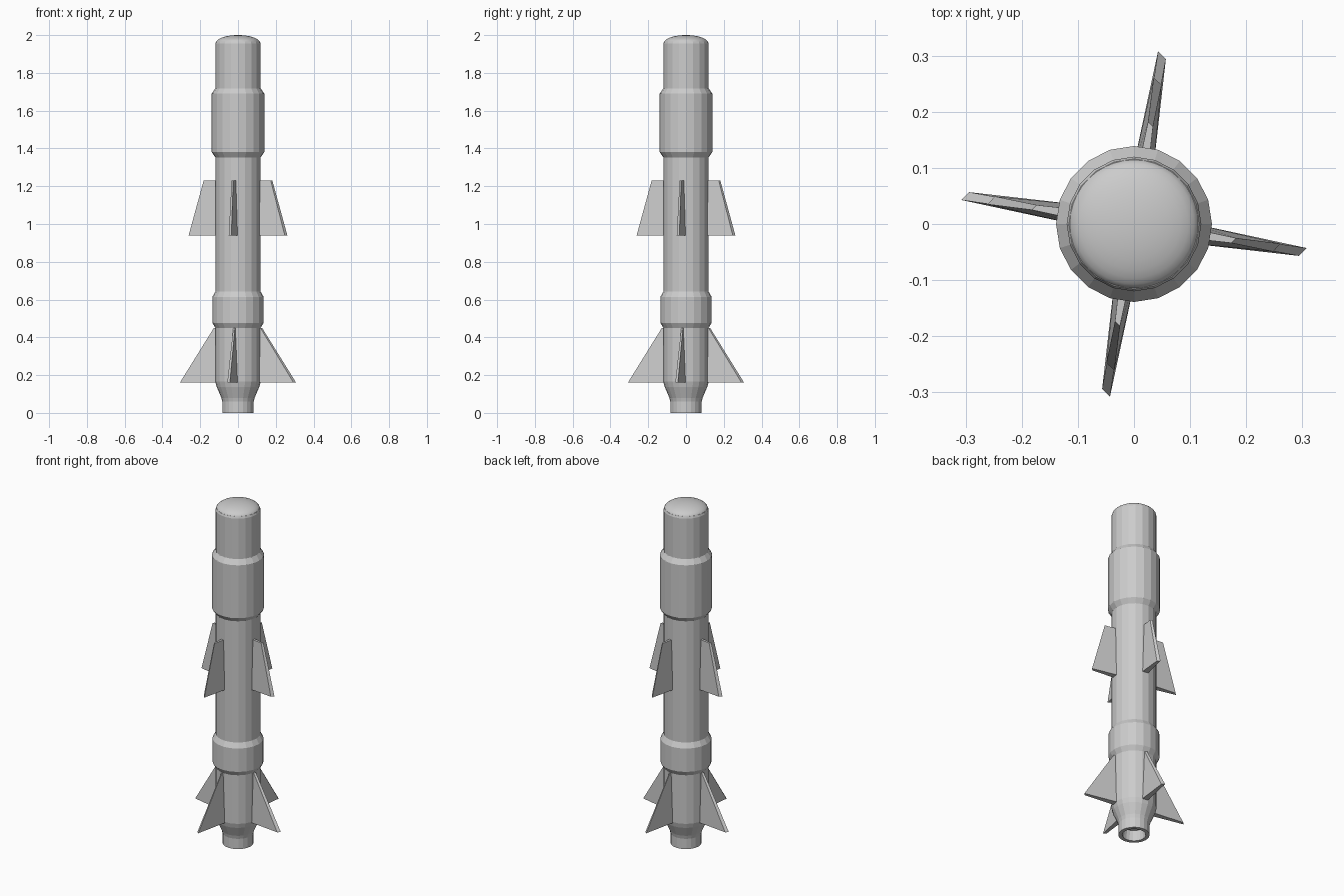
import bpy, bmesh
from math import sin, cos, pi, radians, sqrt

if "Cube" in bpy.data.objects:
    bpy.data.objects.remove(bpy.data.objects["Cube"])

SIDES = 20


def finish(name, bm, smooth=False):
    bmesh.ops.remove_doubles(bm, verts=bm.verts, dist=1e-6)
    bmesh.ops.recalc_face_normals(bm, faces=bm.faces)
    for f in bm.faces:
        f.smooth = smooth
    mesh = bpy.data.meshes.new(name)
    bm.to_mesh(mesh)
    bm.free()
    obj = bpy.data.objects.new(name, mesh)
    bpy.context.collection.objects.link(obj)
    return obj


def lathe(name, profile, sides=SIDES, smooth=False):
    """Spin (radius, z) points around z; points on the axis close the ends."""
    bm = bmesh.new()
    rings = []
    for r, z in profile:
        if r == 0:
            rings.append([bm.verts.new((0, 0, z))] * sides)
        else:
            rings.append([bm.verts.new((r * cos(2 * pi * i / sides),
                                        r * sin(2 * pi * i / sides), z))
                          for i in range(sides)])
    for a, b in zip(rings, rings[1:]):
        for i in range(sides):
            j = (i + 1) % sides
            quad = list(dict.fromkeys((a[i], a[j], b[j], b[i])))
            bm.faces.new(quad)
    return finish(name, bm, smooth)


def fin(name, angle, low, high):
    """Wedge fin: each end is (z, tip radius, root half-width, tip half-width)."""
    bm = bmesh.new()
    loops = []
    for z, tip, hr, ht in (low, high):
        pts = [(0.1, hr), (tip + 0.7 * ht, ht), (tip - 0.7 * ht, -ht), (0.1, -hr)]
        loops.append([bm.verts.new((r * cos(angle) - t * sin(angle),
                                    r * sin(angle) + t * cos(angle), z))
                      for r, t in pts])
    a, b = loops
    bm.faces.new(a)
    bm.faces.new(b)
    for i in range(4):
        j = (i + 1) % 4
        bm.faces.new((a[i], a[j], b[j], b[i]))
    return finish(name, bm)


# Main tube with flared tail and hollow nozzle
lathe("body", [(0, 0.06), (0.058, 0.06), (0.063, 0), (0.083, 0), (0.083, 0.06),
               (0.088, 0.08), (0.113, 0.138), (0.12, 0.165),
               (0.12, 1.955), (0.116, 1.966), (0, 1.966)])

# Collars with chamfered ends
for name, r, z0, z1 in (("lower_collar", 0.136, 0.45, 0.642),
                        ("upper_collar", 0.139, 1.353, 1.718)):
    lathe(name, [(0, z0), (0.12, z0), (r, z0 + 0.027), (r, z1 - 0.028),
                 (0.12, z1), (0, z1)])

# Smooth shallow nose dome
dome = [(0.116 * sin(a), 1.96 + 0.04 * cos(a))
        for a in (pi / 2 * (1 - k / 8) for k in range(8))]
lathe("nose_dome", dome + [(0, 2.0)], 40, True)

# Two sets of four fins
for k in range(4):
    ang = radians(-9.4) + k * pi / 2
    fin(f"tail_fin_{k + 1}", ang, (0.16, 0.305, 0.018, 0.008), (0.45, 0.125, 0.006, 0.005))
    fin(f"mid_fin_{k + 1}", ang, (0.94, 0.258, 0.018, 0.008), (1.23, 0.18, 0.009, 0.005))
